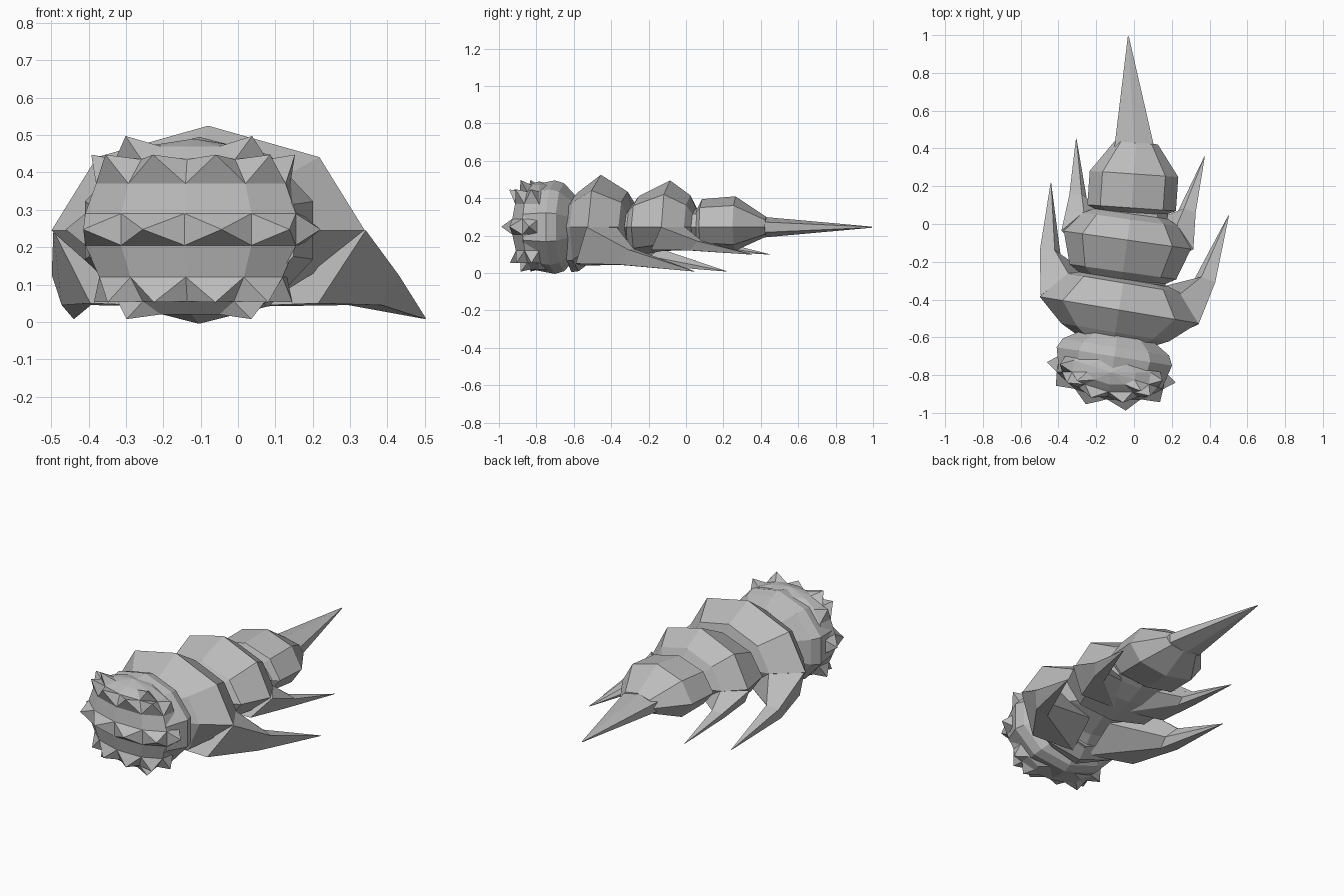
import bpy, bmesh, math
from mathutils import Vector, Matrix

if "Cube" in bpy.data.objects:
    bpy.data.objects.remove(bpy.data.objects["Cube"])

MID = 0.245  # height of the body axis
shell_grey = bpy.data.materials.new("shell_grey")
shell_grey.diffuse_color = (0.5, 0.5, 0.5, 1)
shell_grey.use_nodes = True
shell_grey.node_tree.nodes["Principled BSDF"].inputs["Base Color"].default_value = shell_grey.diffuse_color


def finish(bm, name, origin, yaw):
    """Turn a bmesh into a flat shaded object placed along the bent body."""
    bmesh.ops.recalc_face_normals(bm, faces=bm.faces)
    place = Matrix.Translation((origin[0], origin[1], 0)) @ Matrix.Rotation(math.radians(yaw), 4, 'Z')
    bm.transform(place)
    me = bpy.data.meshes.new(name)
    bm.to_mesh(me)
    bm.free()
    me.materials.append(shell_grey)
    ob = bpy.data.objects.new(name, me)
    bpy.context.collection.objects.link(ob)
    return ob


def loft(bm, rings):
    """Join closed rings of points with quads and cap both ends."""
    loops = [[bm.verts.new(p) for p in ring] for ring in rings]
    for a, b in zip(loops, loops[1:]):
        n = len(a)
        for i in range(n):
            bm.faces.new((a[i], a[(i + 1) % n], b[(i + 1) % n], b[i]))
    bm.faces.new(loops[0][::-1])
    bm.faces.new(loops[-1])


def arch(y, w, up, down):
    """Eight sided body cross-section: half width, rise and drop."""
    unit = [(0, 1), (.71, .7), (1, 0), (.71, -.75), (0, -1), (-.71, -.75), (-1, 0), (-.71, .7)]
    return [(u * w, y, MID + v * (up if v > 0 else down)) for u, v in unit]


# Armoured segments: front neck, crest, rear slope, rear lip
def segment(name, origin, yaw, rings):
    bm = bmesh.new()
    loft(bm, [arch(*r) for r in rings])
    finish(bm, name, origin, yaw)


segment("front_segment", (-.08, -.455), -9.5,
        [(-.16, .21, .155, .24), (-.12, .29, .19, .235), (0, .425, .28, .14), (.145, .30, .19, .09),
         (.165, .24, .11, .08)])
segment("middle_segment", (-.035, -.085), -8,
        [(-.21, .22, .11, .10), (-.17, .285, .165, .15), (0, .34, .25, .12), (.11, .255, .17, .09),
         (.14, .20, .10, .08)])
segment("tail_segment", (0, .265), -4,
        [(-.205, .18, .10, .09), (-.18, .235, .15, .11), (0, .235, .165, .125), (.165, .115, .055, .05)])
segment("neck_core", (-.1, -.6), -9, [(-.08, .2, .15, .2), (.1, .2, .15, .19)])
segment("waist_core", (-.05, -.28), -9, [(-.08, .22, .11, .08), (.08, .22, .11, .08)])
segment("hip_core", (-.01, .06), -7, [(-.08, .19, .1, .08), (.06, .19, .1, .08)])


# Swept side blades growing out of the belly, mirrored on each segment
def blades(name, origin, yaw, k, kz, tip):
    for side, label in ((-1, "left"), (1, "right")):
        def section(pts):
            return [(side * x * k, y * k, MID + (z - MID) * kz) for x, y, z in pts]
        bm = bmesh.new()
        loft(bm, [section(r) for r in (
            [(.425, 0, .245), (.31, -.08, .05), (.05, -.10, .04), (.06, .10, .14), (.30, .14, .245)],
            [(tip - .008, .235, .125), (tip - .045, .18, .045), (tip - .13, .15, .045),
             (tip - .13, .20, .09), (tip - .085, .25, .13)],
            [(tip, .595, .01), (tip - .002, .593, .008), (tip - .004, .593, .008),
             (tip - .004, .594, .009), (tip - .003, .595, .01)])])
        finish(bm, f"{name}_{label}", origin, yaw)


blades("front_blade", (-.076, -.455), -10.3, 1, 1, .48)
blades("middle_blade", (-.035, -.085), -8, .83, .62, .415)

# Tail spike
bm = bmesh.new()
loft(bm, [[(math.sin(i * math.tau / 6) * w, y, MID + math.cos(i * math.tau / 6) * h) for i in range(6)]
          for y, w, h in ((.415, .12, .055), (.995, .003, .003))])
finish(bm, "tail_spike", (.022, 0), 3)

# Head collar behind the face
bm = bmesh.new()
loft(bm, [[(math.sin(i * math.tau / 10) * w, y, MID + math.cos(i * math.tau / 10) * h) for i in range(10)]
          for y, w, h in ((-.06, .29, .225), (.07, .325, .25), (.12, .30, .235), (.18, .2, .17))])
finish(bm, "head_collar", (-.115, -.77), -9)

# Spiked head: stacked oval rows, every other row of front faces raised to points
bm = bmesh.new()
rows = [(.02, .45), (.055, .70), (.12, .87), (.205, 1), (.29, 1), (.37, .90), (.435, .72), (.47, .45)]
N = 10
loops = [[bm.verts.new((.30 * s * math.sin(i * math.tau / N), -.145 * s * math.cos(i * math.tau / N), z))
          for i in range(N)] for z, s in rows]
for r in range(len(rows) - 1):
    for i in range(N):
        j = (i + 1) % N
        quad = (loops[r][i], loops[r][j], loops[r + 1][j], loops[r + 1][i])
        ang = (i + .5) * math.tau / N
        front = math.cos(ang) > -.05
        crown = r in (0, 6) and i in (1, 8)
        if not (front and (r in (1, 3, 5) or crown)):
            bm.faces.new(quad)
            continue
        out = Vector((math.sin(ang), -math.cos(ang), 0)) * (.06 if r == 3 else .045)
        lift = {0: -.03, 1: -.035, 3: 0, 5: .045, 6: .045}[r]
        tip = bm.verts.new(sum((v.co for v in quad), Vector()) / 4 + out + Vector((0, 0, lift)))
        for k in range(4):
            bm.faces.new((quad[k], quad[(k + 1) % 4], tip))
bm.faces.new(loops[0][::-1])
top = bm.verts.new((0, 0, .49))
for i in range(N):
    bm.faces.new((loops[-1][i], loops[-1][(i + 1) % N], top))
finish(bm, "spiked_head", (-.12, -.785), -9)
